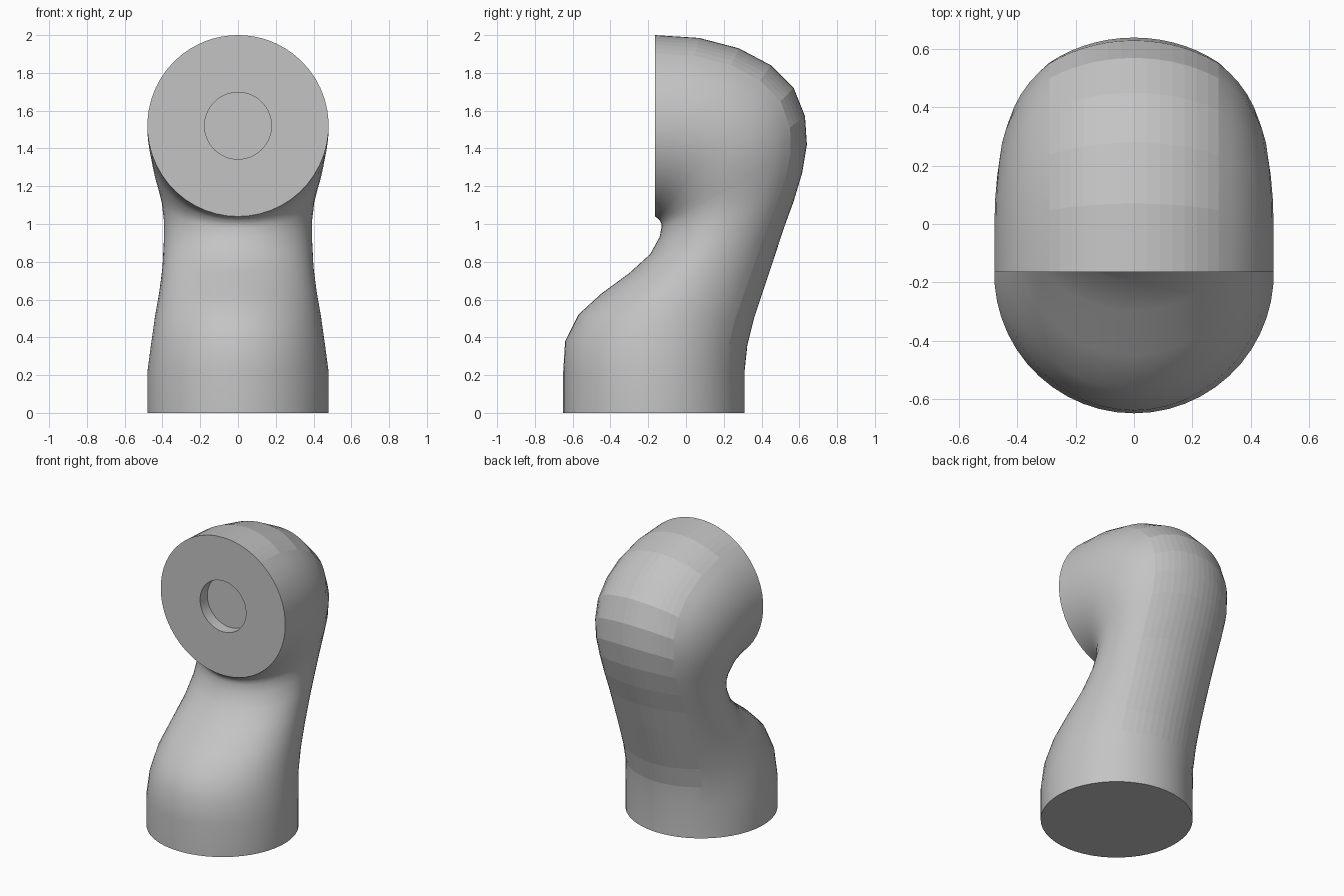
import bpy
import bmesh
from math import acos, cos, sin, pi
from mathutils import Vector

if "Cube" in bpy.data.objects:
    bpy.data.objects.remove(bpy.data.objects["Cube"])

R = 0.48          # radius of both end circles
CREASE = 0.29     # half width of the strip along the outer bend
HOLE_R, HOLE_DEPTH = 0.177, 0.08
FACE_Y, FACE_Z = -0.165, 1.52

# Stations along the bend: inner y, z, outer y, z, half width
stations = [
    (-.65, 0, .31, 0, .48),
    (-.65, .22, .31, .22, .48),
    (-.64, .38, .325, .36, .46),
    (-.57, .52, .36, .5, .44),
    (-.45, .63, .41, .65, .417),
    (-.3, .74, .46, .8, .40),
    (-.19, .84, .515, .97, .393),
    (-.14, .93, .57, 1.12, .393),
    (-.13, .98, .615, 1.27, .405),
    (-.13, 1, .64, 1.42, .425),
    (-.135, 1.01, .63, 1.57, .445),
    (-.14, 1.02, .57, 1.72, .46),
    (-.145, 1.025, .45, 1.84, .47),
    (-.15, 1.03, .28, 1.93, .478),
    (-.157, 1.035, .07, 1.985, .48),
    (FACE_Y, 1.04, FACE_Y, 2, .48),
]

grey = bpy.data.materials.new("plain grey")
grey.use_nodes = True
colour = (0.55, 0.55, 0.55, 1)
grey.diffuse_color = colour
grey.node_tree.nodes["Principled BSDF"].inputs["Base Color"].default_value = colour

# Angles round a section, with points exactly on both creases
corner = acos(CREASE / R)
STRIP, SIDE = 14, 40
angles = [corner + (pi - 2 * corner) * i / STRIP for i in range(STRIP)]
angles += [pi - corner + (pi + 2 * corner) * i / SIDE for i in range(SIDE)]
N = len(angles)


def section(iy, iz, oy, oz, width):
    """Outer arc of fixed radius, with sides stretched to meet it."""
    inner, outer = Vector((0, iy, iz)), Vector((0, oy, oz))
    centre, half = (inner + outer) / 2, (outer - inner).length / 2
    along = (outer - inner).normalized()
    shoulder = R * sin(corner)
    points = []
    for a in angles:
        x, u = R * cos(a), R * sin(a)
        if u >= shoulder - 1e-5:
            u = half - R + u
        elif u > 0:
            sign = 1 if x > 0 else -1
            x = sign * (CREASE + (abs(x) - CREASE) * (width - CREASE) / (R - CREASE))
            u *= (half - R + shoulder) / shoulder
        else:
            x, u = x * width / R, u * half / R
        points.append(centre + along * u + Vector((x, 0, 0)))
    return points


def circle(radius, y):
    return [Vector((radius * cos(a), y, FACE_Z + radius * sin(a))) for a in angles]


# Curved body, flat front ring and recessed round socket in one skin
loops = [section(*s) for s in stations]
body_end = len(loops) - 1
loops += [circle(HOLE_R, FACE_Y), circle(HOLE_R, FACE_Y + HOLE_DEPTH)]

bm = bmesh.new()
rings = [[bm.verts.new(p) for p in loop] for loop in loops]
for k in range(len(rings) - 1):
    for i in range(N):
        j = (i + 1) % N
        f = bm.faces.new((rings[k][i], rings[k][j], rings[k + 1][j], rings[k + 1][i]))
        banded = i < STRIP and 1 < k < body_end
        f.smooth = k != body_end and not banded
bm.faces.new(rings[0])
bm.faces.new(rings[-1])
bmesh.ops.recalc_face_normals(bm, faces=bm.faces)

mesh = bpy.data.meshes.new("curved_elbow")
bm.to_mesh(mesh)
bm.free()
mesh.materials.append(grey)
elbow = bpy.data.objects.new("curved_elbow", mesh)
bpy.context.collection.objects.link(elbow)
